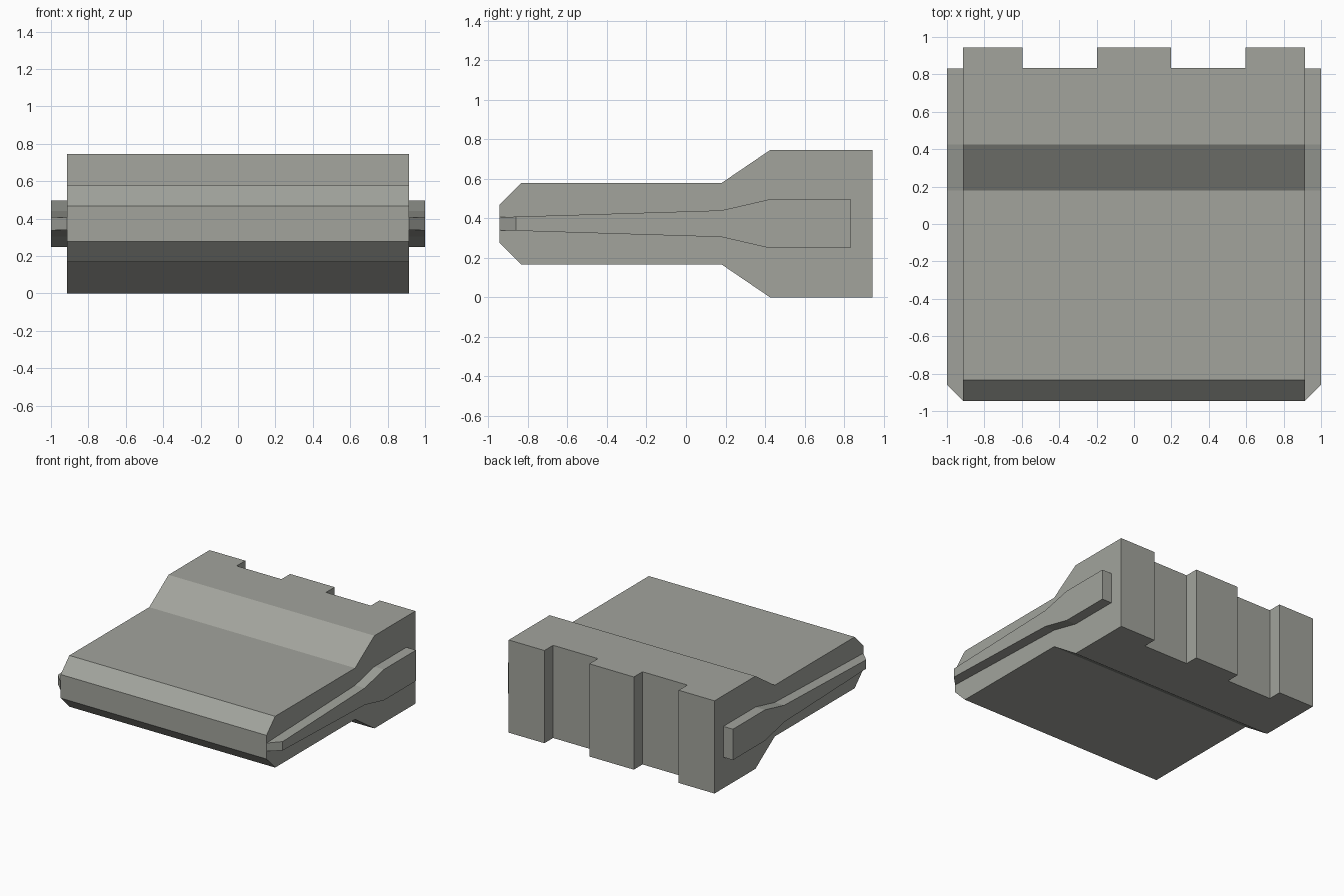
import bpy, bmesh
from mathutils import Vector

if "Cube" in bpy.data.objects:
    bpy.data.objects.remove(bpy.data.objects["Cube"])

grey = bpy.data.materials.new("warm_grey")
grey.diffuse_color = (0.36, 0.37, 0.335, 1)
grey.use_nodes = True
grey.node_tree.nodes["Principled BSDF"].inputs["Base Color"].default_value = grey.diffuse_color


def loft(name, sections):
    """Join matching (x, [(y, z), ...]) sections into a closed solid."""
    bm = bmesh.new()
    rings = [[bm.verts.new((x, y, z)) for y, z in pts] for x, pts in sections]
    n = len(rings[0])
    bm.faces.new(rings[0])
    bm.faces.new(rings[-1])
    for a, b in zip(rings, rings[1:]):
        for i in range(n):
            j = (i + 1) % n
            bm.faces.new((a[i], a[j], b[j], b[i]))
    bmesh.ops.recalc_face_normals(bm, faces=bm.faces[:])
    mesh = bpy.data.meshes.new(name)
    mesh.materials.append(grey)
    obj = bpy.data.objects.new(name, mesh)
    bpy.context.collection.objects.link(obj)
    return obj, bm


MID = 0.3725  # height of the symmetry plane


def symmetric(half):
    """Mirror an upper (y, half height) outline about the mid plane."""
    return [(y, MID + h) for y, h in half] + [(y, MID - h) for y, h in reversed(half)]


# Body: wedge outline swept across the width
HALF, BACK, TOOTH = 0.915, 0.835, 0.11
outline = symmetric([(-0.945, 0.095), (-0.835, 0.206), (0.18, 0.206),
                     (0.425, 0.3725), (BACK, 0.3725)])
body, bm = loft("body", [(x, outline) for x in (-HALF, -0.597, -0.198, 0.198, 0.597, HALF)])

# Back teeth: pull out every second strip of the back face
bm.normal_update()
back = sorted((f for f in bm.faces if f.normal.y > 0.99),
              key=lambda f: f.calc_center_median().x)
for face in bmesh.ops.extrude_discrete_faces(bm, faces=back[::2])["faces"]:
    bmesh.ops.translate(bm, verts=face.verts, vec=Vector((0, TOOTH, 0)))
bm.to_mesh(body.data)
bm.free()

# Side rails: tapered strip, bevelled at the front, mirrored to both sides
tail = [(0.18, 0.0675), (0.425, 0.124), (0.832, 0.124)]
inner = symmetric([(-0.945, 0.033)] + tail)
outer = symmetric([(-0.86, 0.0356)] + tail)
rail, bm = loft("side_rails", [(HALF, inner), (1.0, outer)])
bm.to_mesh(rail.data)
bm.free()
rail.modifiers.new("both_sides", 'MIRROR').use_clip = False
